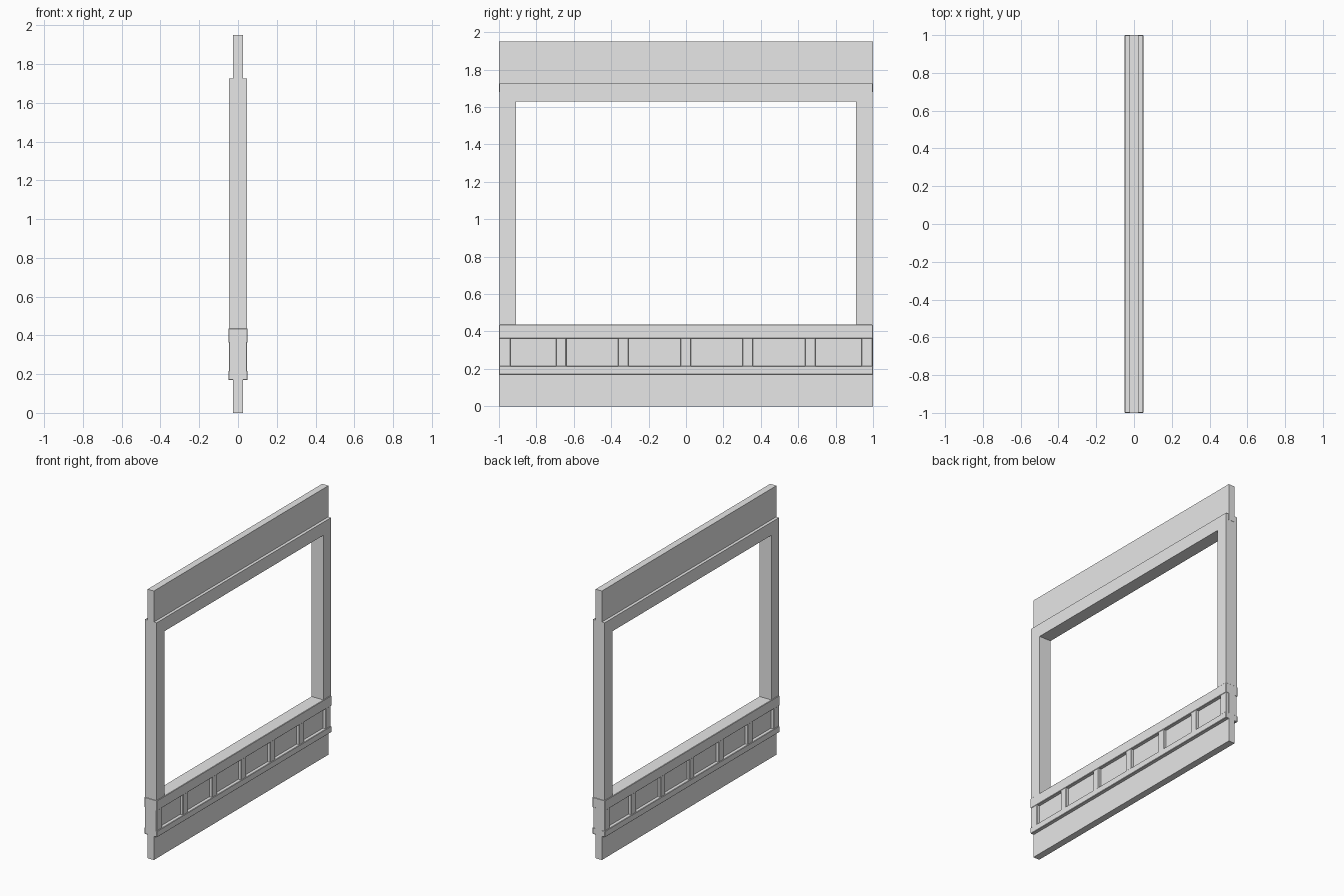
import bpy, bmesh

if "Cube" in bpy.data.objects:
    bpy.data.objects.remove(bpy.data.objects["Cube"], do_unlink=True)

# Single plain grey material
grey = bpy.data.materials.new("plain_grey")
grey.use_nodes = True
colour = (0.8, 0.8, 0.8, 1)
grey.diffuse_color = colour
grey.node_tree.nodes["Principled BSDF"].inputs["Base Color"].default_value = colour


def extrude_outline(name, outline, half, bevel=0):
    """Extrude a (y, z) outline symmetrically along x."""
    bm = bmesh.new()
    face = bm.faces.new([bm.verts.new((-half, y, z)) for y, z in outline])
    grown = bmesh.ops.extrude_face_region(bm, geom=[face], use_keep_orig=True)
    moved = [v for v in grown["geom"] if isinstance(v, bmesh.types.BMVert)]
    bmesh.ops.translate(bm, verts=moved, vec=(2 * half, 0, 0))
    bmesh.ops.recalc_face_normals(bm, faces=bm.faces)
    mesh = bpy.data.meshes.new(name)
    bm.to_mesh(mesh)
    bm.free()
    mesh.materials.append(grey)
    obj = bpy.data.objects.new(name, mesh)
    bpy.context.collection.objects.link(obj)
    if bevel:
        mod = obj.modifiers.new("edge_bevel", "BEVEL")
        mod.width = bevel
        mod.segments = 1
    return obj


def slab(name, y0, y1, z0, z1, half, bevel=0):
    return extrude_outline(name, [(y0, z0), (y1, z0), (y1, z1), (y0, z1)], half, bevel)


# Thin wall core below and above the opening
slab("lower_wall", -1, 1, 0, 0.40, 0.025)
slab("upper_wall", -1, 1, 1.68, 1.95, 0.025)

# Thick frame around the sides and top of the opening
edge, inner = 0.998, 0.91
extrude_outline("window_frame", [
    (-edge, 0.40), (-inner, 0.40), (-inner, 1.63), (inner, 1.63),
    (inner, 0.40), (edge, 0.40), (edge, 1.725), (-edge, 1.725)], 0.047)

# Horizontal rails
slab("sill_rail", -1, 1, 0.362, 0.437, 0.05, 0.003)
slab("bottom_rail", -1, 1, 0.17, 0.216, 0.05, 0.003)

# Upright dividers between the recessed panels
slab("divider_end_near", -1, -0.937, 0.20, 0.38, 0.047, 0.003)
slab("divider_end_far", 0.938, 0.998, 0.20, 0.38, 0.047, 0.003)
for i in range(5):
    y = (i - 2) * 0.333 - 0.002
    slab(f"divider_{i + 1}", y - 0.028, y + 0.028, 0.20, 0.38, 0.047, 0.003)
